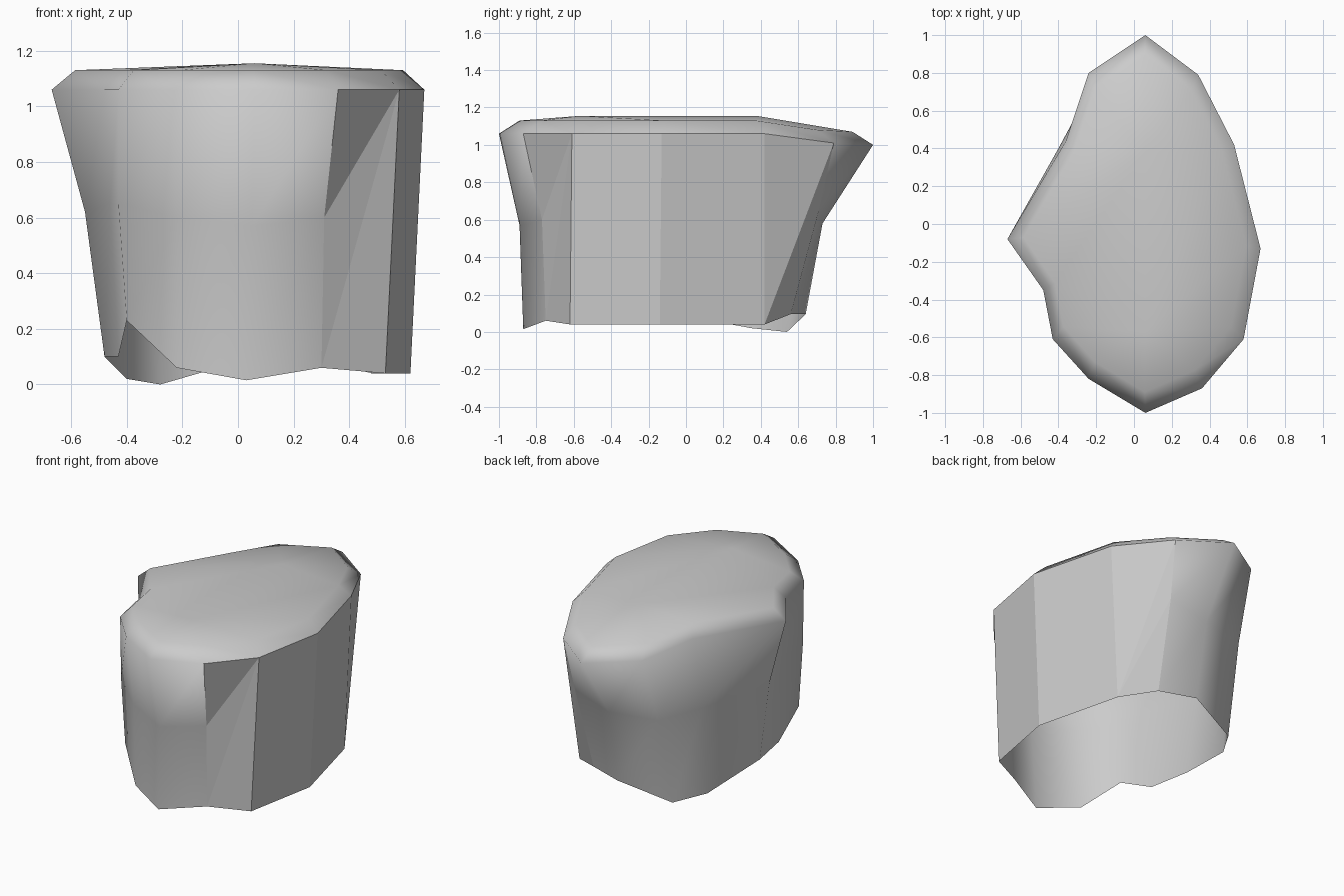
import bpy
import bmesh
from mathutils import Vector

if "Cube" in bpy.data.objects:
    bpy.data.objects.remove(bpy.data.objects["Cube"], do_unlink=True)

# Stone colour
stone = bpy.data.materials.new("stone_grey")
stone.use_nodes = True
stone.diffuse_color = (0.6, 0.6, 0.6, 1)
stone.node_tree.nodes["Principled BSDF"].inputs["Base Color"].default_value = stone.diffuse_color

# Wall columns, clockwise from the front: rim, waist and foot points
columns = [
    ((.06, -1, 1.06), (.05, -.89, .57), (.03, -.87, .015)),
    ((-.24, -.82, 1.06), (-.22, -.77, .6), (-.22, -.75, .06)),
    ((-.43, -.61, 1.06), (-.43, -.6, .65), (-.4, -.6, .23)),
    ((-.48, -.35, 1.06), (-.46, -.35, .65), (-.43, -.35, .1)),
    ((-.67, -.08, 1.06), (-.55, -.08, .62), (-.48, -.08, .1)),
    ((-.36, .44, 1.06), (-.4, .4, .6), (-.4, .35, .02)),
    ((-.24, .8, 1.02), (-.26, .66, .58), (-.28, .54, 0)),
    ((.06, 1, 1), (.05, .73, .58), (.05, .64, .095)),
    ((.34, .79, 1.01), (.31, .71, .65), (.28, .56, .095)),
    ((.53, .42, 1.06), None, (.48, .42, .04)),
    ((.67, -.13, 1.06), None, (.62, -.14, .04)),
    ((.58, -.61, 1.06), None, (.53, -.62, .04)),
    ((.36, -.87, 1.06), (.31, -.77, .6), (.3, -.75, .06)),
]

bm = bmesh.new()


def row(level):
    return [bm.verts.new(c[level]) if c[level] else None for c in columns]


rim, waist, foot = row(0), row(1), row(2)
count = len(columns)

# Bevelled shoulder ring just inside the rim
shoulder = [bm.verts.new((v.co.x * .88 + .004, v.co.y * .89, v.co.z + .07)) for v in rim]

# Crown ridge
ridge_front = bm.verts.new((.06, -.57, 1.155))
ridge_back = bm.verts.new((.06, .38, 1.155))


def face(*verts, smooth=True):
    made = bm.faces.new(verts)
    made.smooth = smooth
    return made


for i in range(count):
    j = (i + 1) % count
    # Top cap
    face(rim[i], rim[j], shoulder[j], shoulder[i])
    near = [ridge_front if shoulder[k].co.y < -.1 else ridge_back for k in (i, j)]
    face(shoulder[i], shoulder[j], near[1])
    if near[0] != near[1]:
        face(shoulder[i], near[1], near[0])
    # Walls: curved where there is a waist, flat-cut on the left side
    if waist[i] and waist[j]:
        face(rim[i], waist[i], waist[j], rim[j])
        face(waist[i], foot[i], foot[j], waist[j])
    elif waist[i] or waist[j]:
        a, b = (i, j) if waist[i] else (j, i)
        upper = (rim[a], rim[b], waist[a])
        if a == i:
            face(rim[b], rim[a], foot[b], smooth=False)
            face(rim[a], waist[a], foot[b], smooth=False)
            face(waist[a], foot[a], foot[b], smooth=False)
        else:
            face(*upper, smooth=False)
            face(rim[b], waist[a], foot[a], smooth=False)
            face(rim[b], foot[a], foot[b], smooth=False)
    else:
        face(rim[i], foot[i], foot[j], rim[j], smooth=False)

bmesh.ops.recalc_face_normals(bm, faces=bm.faces)

# Keep the borders of the flat cuts crisp
for edge in bm.edges:
    edge.smooth = all(f.smooth for f in edge.link_faces)

mesh = bpy.data.meshes.new("rock_shell")
bm.to_mesh(mesh)
bm.free()
mesh.materials.append(stone)
rock = bpy.data.objects.new("rock_shell", mesh)
bpy.context.collection.objects.link(rock)
